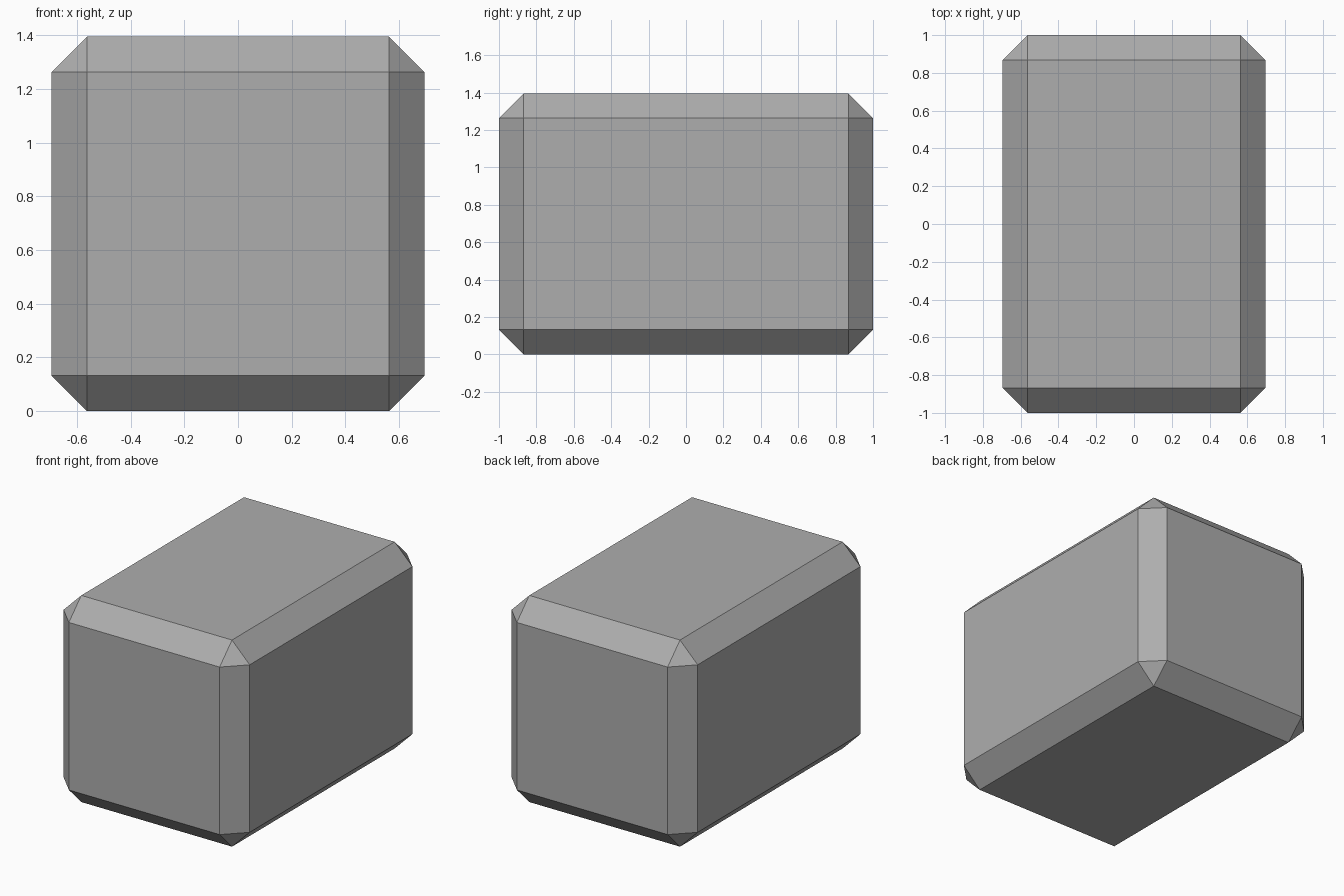
import bpy
import bmesh

if "Cube" in bpy.data.objects:
    bpy.data.objects.remove(bpy.data.objects["Cube"])

WIDTH, DEPTH, HEIGHT, CHAMFER = 1.39, 2.0, 1.395, 0.132

# Grey body colour
grey = bpy.data.materials.new("grey")
grey.diffuse_color = (0.42, 0.42, 0.42, 1.0)
grey.use_nodes = True
grey.node_tree.nodes["Principled BSDF"].inputs["Base Color"].default_value = grey.diffuse_color

# Block body: a box standing on the ground with every edge chamfered flat
bm = bmesh.new()
bmesh.ops.create_cube(bm, size=1.0)
for v in bm.verts:
    v.co.x *= WIDTH
    v.co.y *= DEPTH
    v.co.z = (v.co.z + 0.5) * HEIGHT
bmesh.ops.bevel(bm, geom=bm.edges[:], offset=CHAMFER, offset_type='OFFSET',
                segments=1, profile=0.5, affect='EDGES')
bmesh.ops.recalc_face_normals(bm, faces=bm.faces[:])

mesh = bpy.data.meshes.new("block_body")
bm.to_mesh(mesh)
bm.free()
mesh.materials.append(grey)
block = bpy.data.objects.new("block_body", mesh)
bpy.context.collection.objects.link(block)
